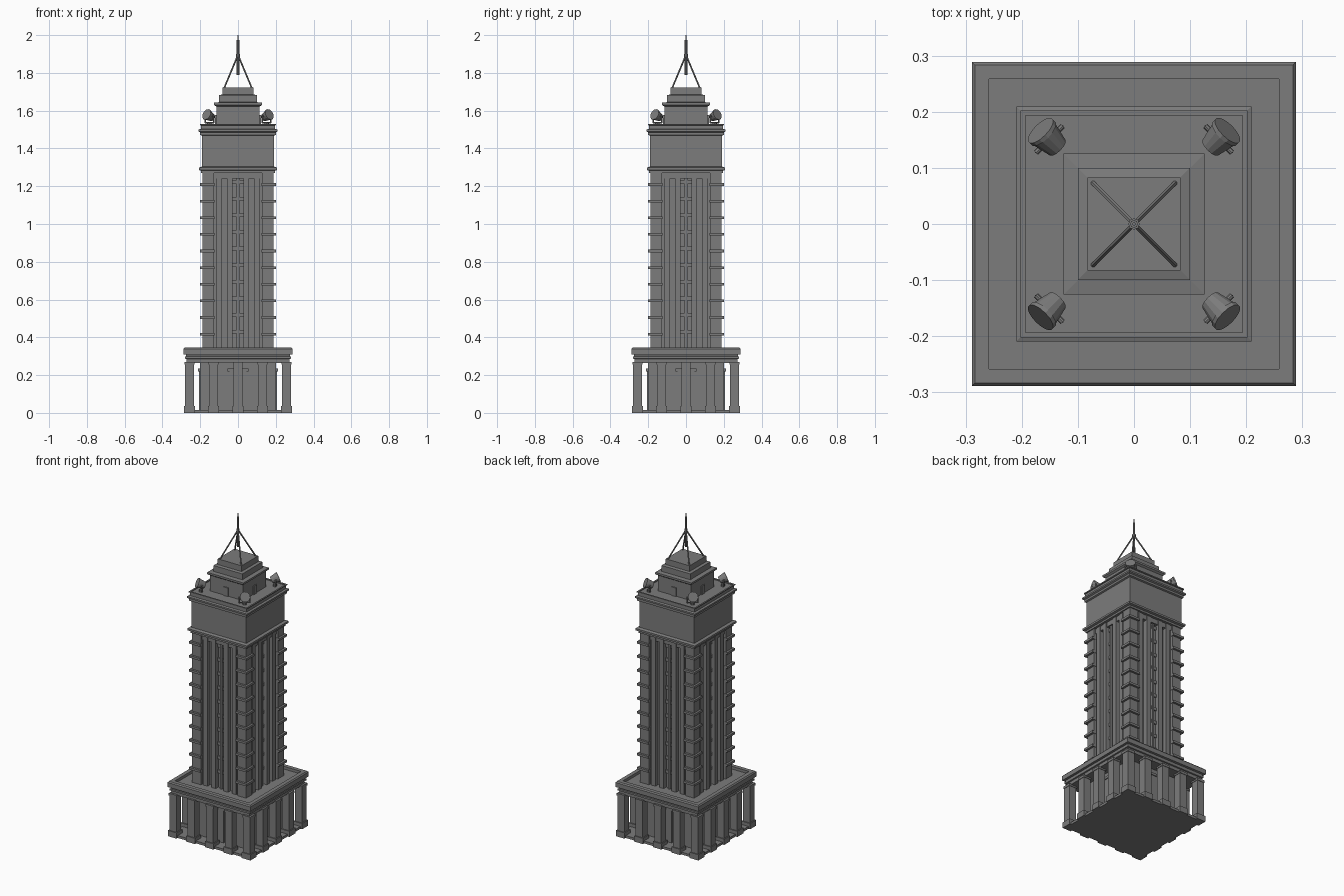
import bpy, bmesh, math
from mathutils import Vector, Matrix

if "Cube" in bpy.data.objects:
    bpy.data.objects.remove(bpy.data.objects["Cube"])

stone = bpy.data.materials.new("grey stone")
stone.diffuse_color = (0.2, 0.2, 0.2, 1)
stone.use_nodes = True
stone.node_tree.nodes["Principled BSDF"].inputs["Base Color"].default_value = stone.diffuse_color


def finish(name, bm):
    me = bpy.data.meshes.new(name)
    bm.normal_update()
    bm.to_mesh(me)
    bm.free()
    me.materials.append(stone)
    ob = bpy.data.objects.new(name, me)
    bpy.context.collection.objects.link(ob)
    return ob


def box(bm, x0, x1, y0, y1, z0, z1, rot=0):
    m = (Matrix.Rotation(rot, 4, 'Z')
         @ Matrix.Translation(((x0 + x1) / 2, (y0 + y1) / 2, (z0 + z1) / 2))
         @ Matrix.Diagonal((x1 - x0, y1 - y0, z1 - z0, 1)))
    bmesh.ops.create_cube(bm, size=1, matrix=m)


def square_stack(name, profile):
    """Square tower part from (half width, z) rings, capped at both ends."""
    bm = bmesh.new()
    rings = [[bm.verts.new((sx * w, sy * w, z))
              for sx, sy in ((-1, -1), (1, -1), (1, 1), (-1, 1))] for w, z in profile]
    for a, b in zip(rings, rings[1:]):
        for i in range(4):
            j = (i + 1) % 4
            bm.faces.new((a[i], a[j], b[j], b[i]))
    bm.faces.new(rings[0][::-1])
    bm.faces.new(rings[-1])
    return finish(name, bm)


def rod(bm, a, b, r, sides=8, r2=None):
    a, b = Vector(a), Vector(b)
    d = b - a
    m = Matrix.Translation((a + b) / 2) @ d.to_track_quat('Z', 'Y').to_matrix().to_4x4()
    bmesh.ops.create_cone(bm, cap_ends=True, segments=sides, radius1=r,
                          radius2=r if r2 is None else r2, depth=d.length, matrix=m)


QUARTERS = [i * math.pi / 2 for i in range(4)]

# Floor slab and ground-floor core
square_stack("floor_slab", [(0.275, 0), (0.275, 0.015)])
square_stack("ground_core", [(0.2, 0.015), (0.2, 0.3)])

# Portico columns with plinths and caps: four per side, turned around
bm = bmesh.new()
for r in QUARTERS:
    for x in (-0.257, -0.13, 0, 0.13):
        for w, z0, z1 in ((0.03, 0, 0.036), (0.024, 0.036, 0.27), (0.027, 0.255, 0.27)):
            box(bm, x - w, x + w, -0.257 - w, -0.257 + w, z0, z1, r)
finish("portico_columns", bm)

# Doorways on the ground floor
bm = bmesh.new()
for r in QUARTERS:
    box(bm, -0.045, 0.045, -0.207, -0.2, 0.015, 0.22, r)
    box(bm, -0.055, 0.055, -0.212, -0.2, 0.22, 0.235, r)
finish("doorways", bm)

# Entablature with a sunken terrace behind the parapet
square_stack("entablature", [(0.272, 0.265), (0.272, 0.285), (0.28, 0.287), (0.28, 0.298),
                             (0.276, 0.3), (0.276, 0.308), (0.289, 0.31), (0.289, 0.338),
                             (0.283, 0.345), (0.258, 0.345), (0.258, 0.328)])

# Shaft core and its corner piers with stone bands
square_stack("shaft_core", [(0.155, 0.3), (0.155, 1.28)])
bm = bmesh.new()
for r in QUARTERS:
    box(bm, -0.188, -0.127, -0.188, -0.127, 0.32, 1.28, r)
    for i in range(10):
        z = 0.41 + i * 0.088
        box(bm, -0.201, -0.125, -0.201, -0.125, z, z + 0.014, r)
finish("corner_piers", bm)

# Pilasters, window mullions and cross bars on each face
bm = bmesh.new()
for r in QUARTERS:
    for s in (-1, 1):
        for a, b, d in ((0.028, 0.058, 0.182), (0.085, 0.115, 0.182), (0.11, 0.13, 0.172)):
            x0, x1 = sorted((s * a, s * b))
            box(bm, x0, x1, -d, -0.15, 0.32, 1.28, r)
    box(bm, -0.007, 0.007, -0.17, -0.15, 0.32, 1.25, r)
    for i in range(10):
        z = 0.42 + i * 0.088
        box(bm, -0.03, 0.03, -0.163, -0.15, z, z + 0.02, r)
    box(bm, -0.13, 0.13, -0.178, -0.15, 1.24, 1.28, r)
finish("pilasters_and_mullions", bm)

# Crown block with its cornices
square_stack("crown", [(0.195, 1.27), (0.195, 1.282), (0.207, 1.286), (0.207, 1.298),
                       (0.191, 1.304), (0.191, 1.468), (0.2, 1.472), (0.2, 1.485),
                       (0.209, 1.49), (0.209, 1.5), (0.197, 1.504), (0.197, 1.522),
                       (0.202, 1.524), (0.202, 1.53), (0.193, 1.53), (0.193, 1.524)])

# Stepped top
square_stack("stepped_top", [(0.115, 1.52), (0.115, 1.622), (0.126, 1.63), (0.126, 1.642),
                             (0.1, 1.645), (0.1, 1.682), (0.083, 1.686), (0.083, 1.722)])
bm = bmesh.new()
for r in QUARTERS:
    box(bm, -0.016, 0.016, -0.121, -0.112, 1.52, 1.578, r)
finish("roof_doors", bm)

# Mast and its four struts
bm = bmesh.new()
rod(bm, (0, 0, 1.79), (0, 0, 1.975), 0.007)
rod(bm, (0, 0, 1.975), (0, 0, 2.0), 0.003)
rod(bm, (0, 0, 1.885), (0, 0, 1.9), 0.01)
for sx in (-1, 1):
    for sy in (-1, 1):
        rod(bm, (sx * 0.074, sy * 0.074, 1.718), (0, 0, 1.895), 0.0045, 6)
finish("mast", bm)

# Four floodlights on brackets, aimed outwards and up
bm = bmesh.new()
for sx in (-1, 1):
    for sy in (-1, 1):
        c = Vector((sx * 0.151, sy * 0.151, 1.571))
        out = Vector((sx, sy, 0.6)).normalized()
        side = Vector((-sy, sx, 0)).normalized()
        rod(bm, c - out * 0.022, c + out * 0.016, 0.02, 14, 0.028)
        rod(bm, c + out * 0.016, c + out * 0.024, 0.03, 14)
        rod(bm, c - side * 0.034, c + side * 0.034, 0.005, 8)
        for s in (-1, 1):
            p = c + side * s * 0.031
            rod(bm, p, (p.x, p.y, 1.535), 0.004, 6)
        low = Vector((c.x, c.y, 1.537))
        rod(bm, low - side * 0.033, low + side * 0.033, 0.004, 6)
        rod(bm, (c.x, c.y, 1.522), low, 0.012, 8)
finish("floodlights", bm)
